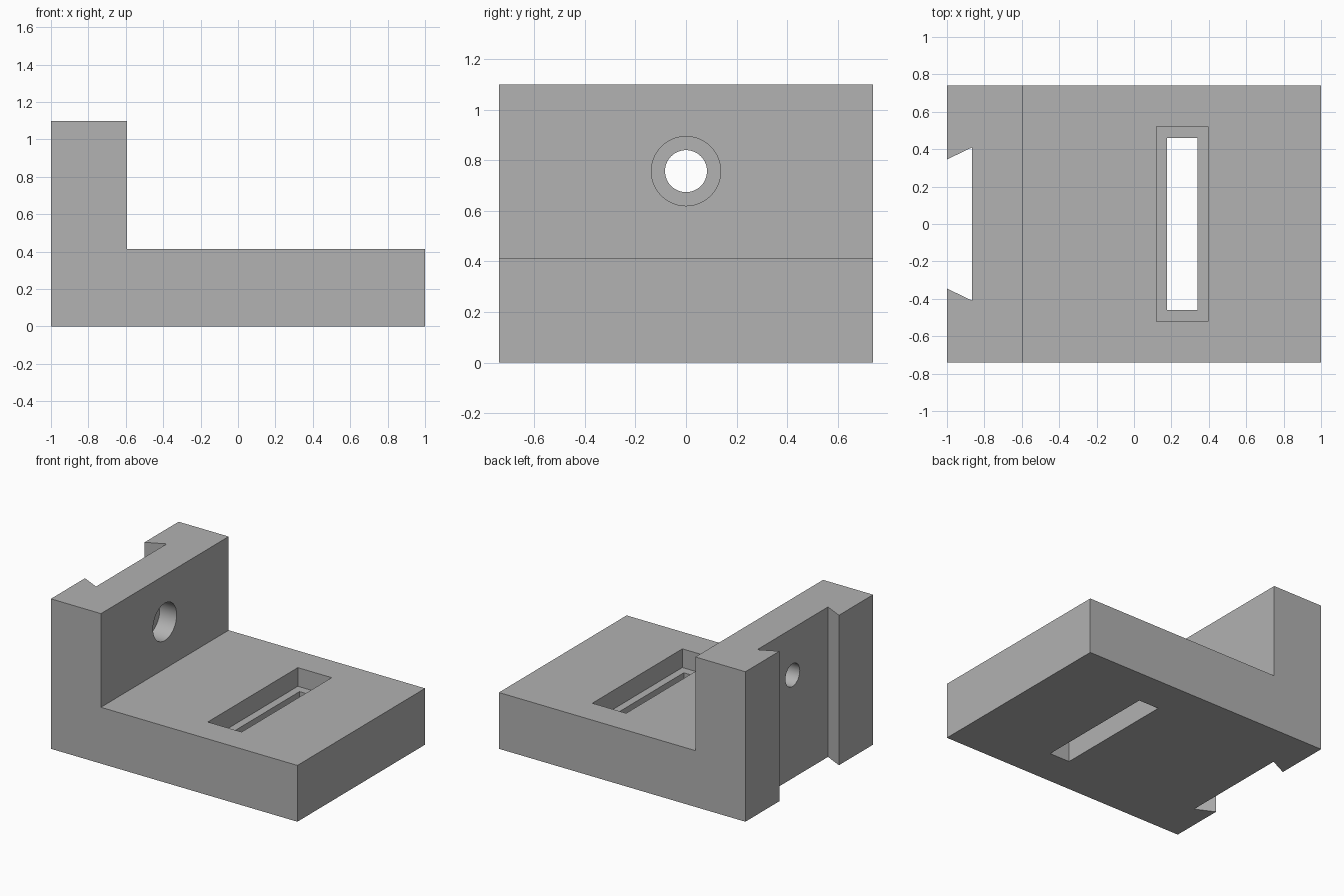
import bpy, bmesh, math
from mathutils import Matrix

default = bpy.data.objects.get("Cube")
if default:
    bpy.data.objects.remove(default, do_unlink=True)

HALF_Y, HEIGHT, BASE_TOP = 0.74, 1.1, 0.413
WALL_X, GROOVE_X = -0.594, -0.865
STEP = 0.137           # depth of slot recess and counterbore
HOLE_Z = 0.757

grey = bpy.data.materials.new("plain grey")
grey.use_nodes = True
colour = (0.445, 0.445, 0.445, 1)
grey.diffuse_color = colour
grey.node_tree.nodes["Principled BSDF"].inputs["Base Color"].default_value = colour


def add_object(name, bm):
    bmesh.ops.recalc_face_normals(bm, faces=bm.faces)
    mesh = bpy.data.meshes.new(name)
    bm.to_mesh(mesh)
    bm.free()
    mesh.materials.append(grey)
    obj = bpy.data.objects.new(name, mesh)
    bpy.context.collection.objects.link(obj)
    return obj


def prism(name, points, direction):
    """Extrude a closed outline along a direction."""
    bm = bmesh.new()
    face = bm.faces.new([bm.verts.new(p) for p in points])
    out = bmesh.ops.extrude_face_region(bm, geom=[face], use_keep_orig=True)
    verts = [v for v in out["geom"] if isinstance(v, bmesh.types.BMVert)]
    bmesh.ops.translate(bm, verts=verts, vec=direction)
    return add_object(name, bm)


def slot_cutter(name, x0, x1, half_y, z0, z1):
    outline = [(x0, -half_y, z0), (x1, -half_y, z0), (x1, half_y, z0), (x0, half_y, z0)]
    return prism(name, outline, (0, 0, z1 - z0))


def bore_cutter(name, radius, x0, x1):
    bm = bmesh.new()
    place = Matrix.Translation(((x0 + x1) / 2, 0, HOLE_Z)) @ Matrix.Rotation(math.pi / 2, 4, "Y")
    bmesh.ops.create_cone(bm, cap_ends=True, segments=64, radius1=radius,
                          radius2=radius, depth=x1 - x0, matrix=place)
    return add_object(name, bm)


# L-shaped body
profile = [(-1, 0), (1, 0), (1, BASE_TOP), (WALL_X, BASE_TOP), (WALL_X, HEIGHT), (-1, HEIGHT)]
bracket = prism("angle_bracket", [(x, -HALF_Y, z) for x, z in profile], (0, 2 * HALF_Y, 0))

# Dovetail groove down the back of the wall, its flanks continued past the face
flare = (0.41 - 0.345) / (1 + GROOVE_X)
mouth = 0.345 - 0.1 * flare
groove = [(-1.1, -mouth), (GROOVE_X, -0.41), (GROOVE_X, 0.41), (-1.1, mouth)]

cutters = [
    prism("dovetail_cutter", [(x, y, -0.1) for x, y in groove], (0, 0, HEIGHT + 0.2)),
    # Stepped slot in the base
    slot_cutter("recess_cutter", 0.12, 0.395, 0.522, BASE_TOP - STEP, 0.6),
    slot_cutter("slot_cutter", 0.177, 0.34, 0.46, -0.1, 0.6),
    # Counterbored hole in the wall
    bore_cutter("counterbore_cutter", 0.137, WALL_X - STEP, -0.4),
    bore_cutter("hole_cutter", 0.083, -1.1, -0.4),
]

bpy.ops.object.select_all(action="DESELECT")
bpy.context.view_layer.objects.active = bracket
bracket.select_set(True)
for cutter in cutters:
    cutter.hide_render = True
    cut = bracket.modifiers.new(cutter.name, "BOOLEAN")
    cut.operation, cut.solver, cut.object = "DIFFERENCE", "EXACT", cutter
    bpy.ops.object.modifier_apply(modifier=cut.name)
    bpy.data.objects.remove(cutter, do_unlink=True)

# Smooth bores, crisp edges elsewhere
bpy.ops.object.shade_smooth_by_angle(angle=math.radians(30))
